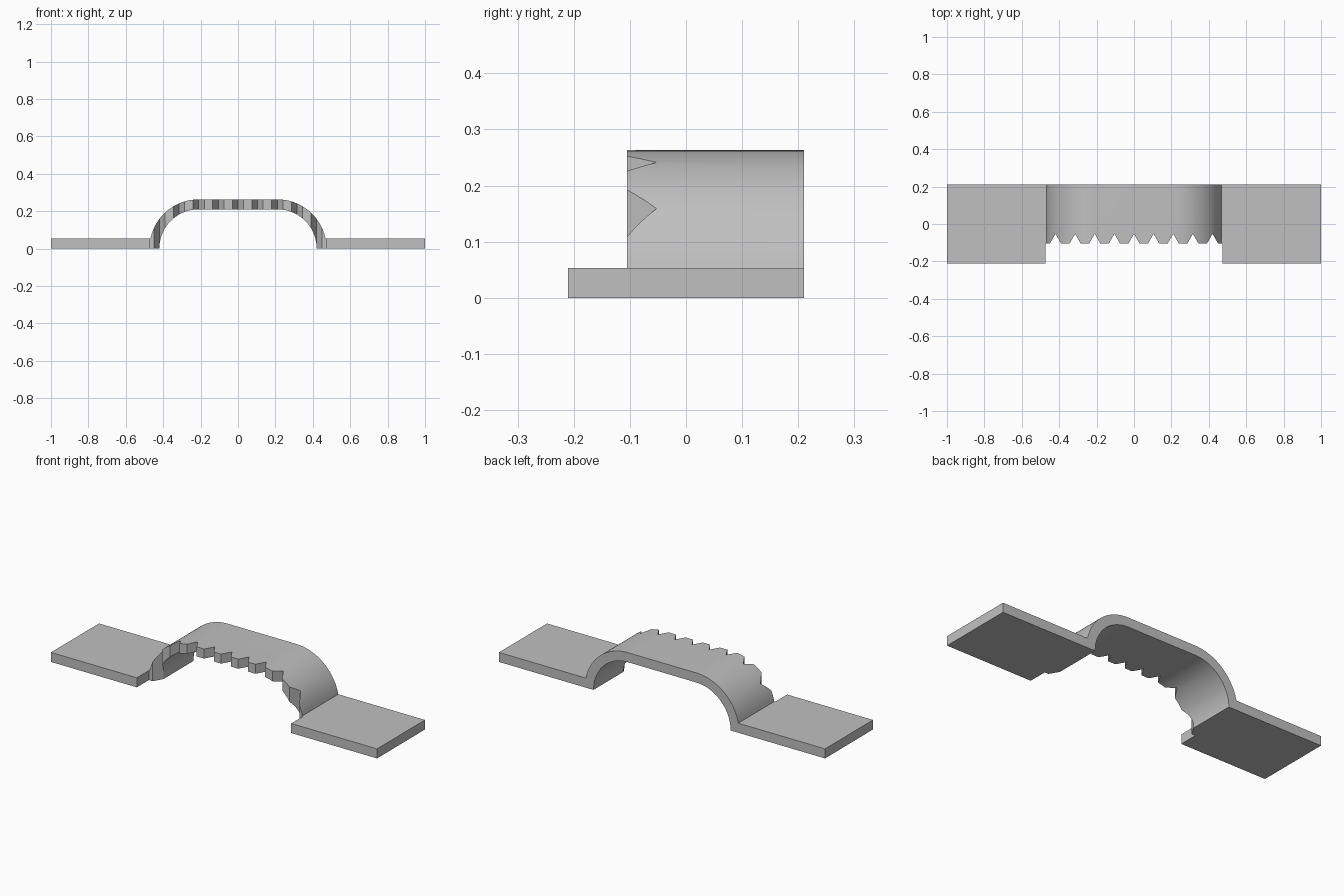
import bpy, bmesh, math

cube = bpy.data.objects.get("Cube")
if cube:
    bpy.data.objects.remove(cube, do_unlink=True)

THICK = 0.053            # sheet thickness
OUTER = 0.263            # outer bend radius
INNER = OUTER - THICK
BEND_X = 0.2105          # bend centre, on the ground
HALF_DEPTH = 0.21
FRONT = -0.105           # front edge of the bridge
PITCH, HALF_NOTCH, NOTCH_DEPTH = 0.105, 0.03, 0.0525

grey = bpy.data.materials.new("grey metal")
grey.use_nodes = True
colour = (0.53, 0.53, 0.53, 1)
grey.diffuse_color = colour
grey.node_tree.nodes["Principled BSDF"].inputs["Base Color"].default_value = colour


def prism(name, outline, offset):
    """Extrude a closed outline of 3D points by an offset."""
    bm = bmesh.new()
    face = bm.faces.new([bm.verts.new(p) for p in outline])
    grown = bmesh.ops.extrude_face_region(bm, geom=[face])
    verts = [v for v in grown["geom"] if isinstance(v, bmesh.types.BMVert)]
    bmesh.ops.translate(bm, verts=verts, vec=offset)
    bmesh.ops.recalc_face_normals(bm, faces=bm.faces)
    mesh = bpy.data.meshes.new(name)
    bm.to_mesh(mesh)
    bm.free()
    mesh.materials.append(grey)
    obj = bpy.data.objects.new(name, mesh)
    bpy.context.collection.objects.link(obj)
    return obj


def bend(radius, start, steps=24):
    """Right-hand bend from a start angle up to the flat top."""
    angles = [start + (math.pi / 2 - start) * i / steps for i in range(steps + 1)]
    return [(BEND_X + radius * math.cos(a), radius * math.sin(a)) for a in angles]


def mirrored(points):
    return points + [(-x, z) for x, z in reversed(points)]


# Strap: two flat feet and a raised bridge in one bent sheet
top = mirrored([(1, 0), (1, THICK)] + bend(OUTER, math.asin(THICK / OUTER)))
underside = mirrored(bend(INNER, 0))
section = top + underside[::-1]
strap = prism("bridge_strap", [(x, -HALF_DEPTH, z) for x, z in section],
              (0, 2 * HALF_DEPTH, 0))

# Comb-shaped cutter: sets the bridge back and leaves a toothed front edge
edge_x = BEND_X + OUTER
comb = [(edge_x, -0.4), (edge_x, FRONT)]
for i in range(4, -5, -1):
    x = i * PITCH
    comb += [(x + HALF_NOTCH, FRONT), (x, FRONT + NOTCH_DEPTH), (x - HALF_NOTCH, FRONT)]
comb += [(-edge_x, FRONT), (-edge_x, -0.4)]
cutter = prism("tooth_cutter", [(x, y, -0.2) for x, y in comb], (0, 0, 0.8))
cutter.hide_render = True

cut = strap.modifiers.new("toothed edge", "BOOLEAN")
cut.operation = "DIFFERENCE"
cut.solver = "EXACT"
cut.object = cutter

# Apply the cut, drop the cutter and smooth the bends
bpy.ops.object.select_all(action="DESELECT")
strap.select_set(True)
bpy.context.view_layer.objects.active = strap
bpy.ops.object.modifier_apply(modifier=cut.name)
bpy.data.objects.remove(cutter, do_unlink=True)
bpy.ops.object.shade_smooth_by_angle(angle=math.radians(25))
